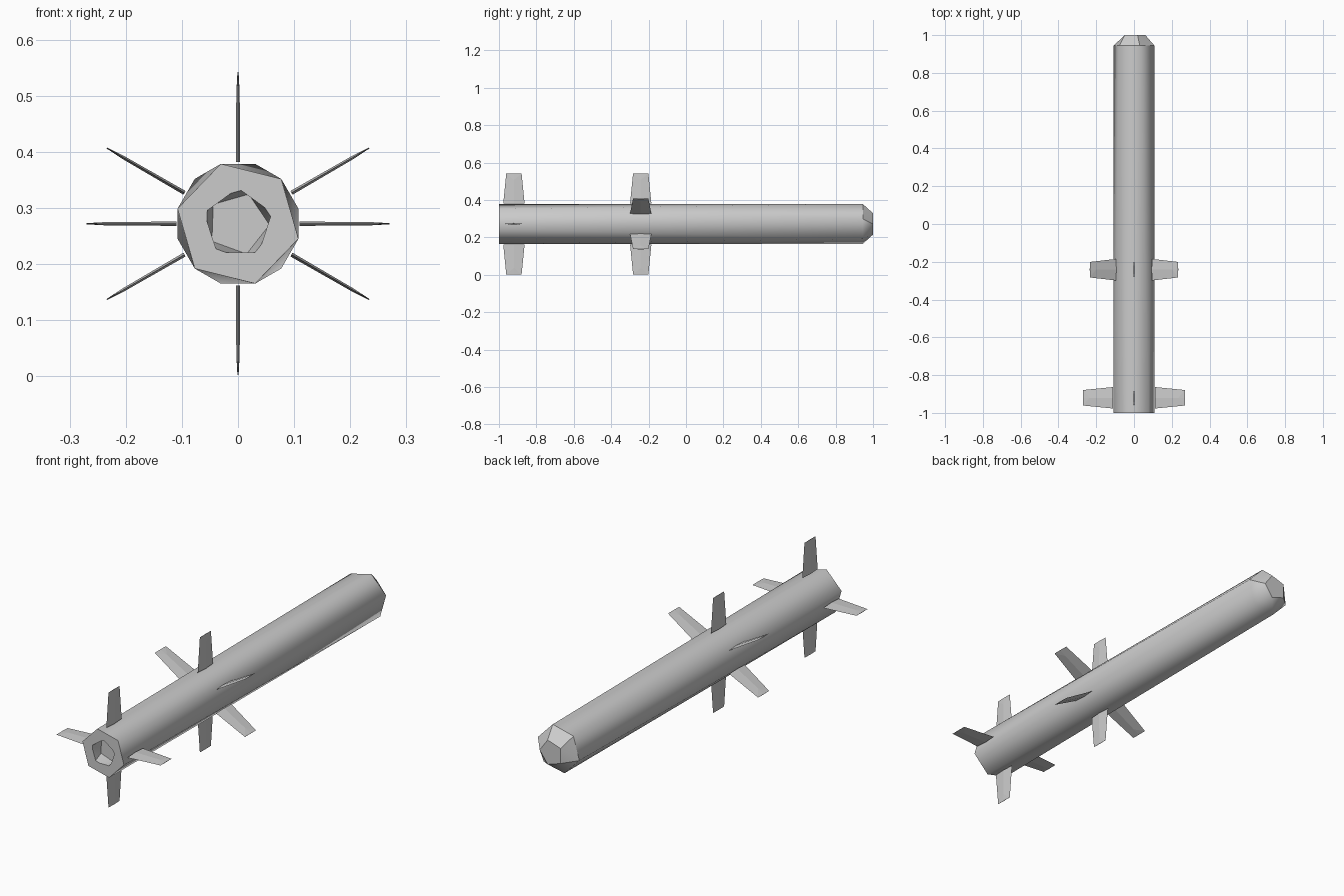
import bpy, bmesh
from math import sin, cos, radians

if "Cube" in bpy.data.objects:
    bpy.data.objects.remove(bpy.data.objects["Cube"])

AXIS_Z = 0.272


def ring(count, radius, y, start):
    """Regular polygon around the long axis, start angle in degrees."""
    angles = [radians(start + 360 * i / count) for i in range(count)]
    return [(radius * cos(a), y, AXIS_Z + radius * sin(a)) for a in angles]


def hull(name, points):
    bm = bmesh.new()
    for p in points:
        bm.verts.new(p)
    bmesh.ops.convex_hull(bm, input=bm.verts)
    bmesh.ops.dissolve_limit(bm, angle_limit=radians(1), verts=bm.verts, edges=bm.edges)
    bmesh.ops.recalc_face_normals(bm, faces=bm.faces)
    mesh = bpy.data.meshes.new(name)
    bm.to_mesh(mesh)
    bm.free()
    obj = bpy.data.objects.new(name, mesh)
    bpy.context.collection.objects.link(obj)
    return obj


def activate(obj):
    bpy.ops.object.select_all(action='DESELECT')
    obj.select_set(True)
    bpy.context.view_layer.objects.active = obj


def fin(name, y, half_root, half_tip, angle):
    """Thin diamond-section blade pointing outward at the given angle."""
    a = radians(angle)
    points = []
    for r, half, thick in ((0.110, half_root, 0.0038),
                           (0.235, half_root * 0.22 + half_tip * 0.78, 0.003),
                           (0.270, half_tip, 0.001)):
        for dy, t in ((-half, 0), (0, thick), (half, 0), (0, -thick)):
            points.append((r * cos(a) - t * sin(a), y + dy,
                           AXIS_Z + r * sin(a) + t * cos(a)))
    return hull(name, points)


# Body: six-sided tube twisted half a side, with a faceted blunt nose
body = hull("body", ring(6, 0.111, -1.0, 46) + ring(6, 0.111, 0.945, 14)
            + ring(5, 0.06, 1.0, 72))

# Exhaust recess in the rear face
cutter = hull("exhaust_cutter", ring(5, 0.062, -1.02, 90) + ring(5, 0.056, -0.95, 70))
cutter.hide_render = True
cut = body.modifiers.new("exhaust_recess", 'BOOLEAN')
cut.operation = 'DIFFERENCE'
cut.solver = 'EXACT'
cut.object = cutter
activate(body)
bpy.ops.object.modifier_apply(modifier=cut.name)
bpy.data.objects.remove(cutter)
activate(body)
bpy.ops.object.shade_smooth_by_angle(angle=radians(35))

# Four tail fins in a cross
for i in range(4):
    fin(f"tail_fin_{i + 1}", -0.92, 0.057, 0.041, i * 90)

# Six mid-body wings
for i in range(6):
    fin(f"mid_wing_{i + 1}", -0.242, 0.057, 0.041, 30 + i * 60)
